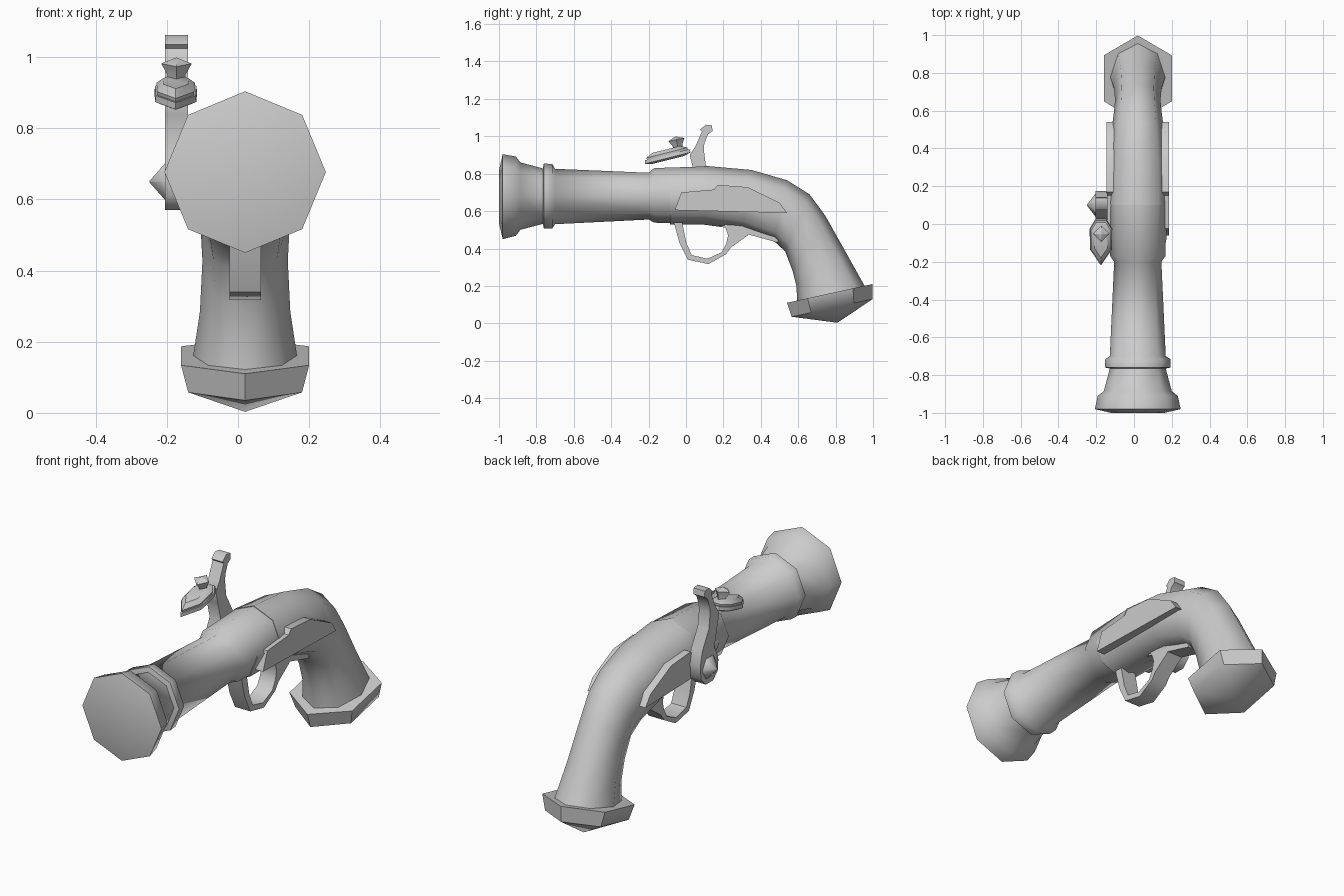
import bpy, bmesh, math
from mathutils import Vector

if "Cube" in bpy.data.objects:
    bpy.data.objects.remove(bpy.data.objects["Cube"])

CX = 0.02  # centre line of the gun
HX = -0.173  # centre line of the hammer

metal = bpy.data.materials.new("plain grey")
metal.use_nodes = True
GREY = (0.6, 0.6, 0.6, 1)
metal.diffuse_color = GREY
metal.node_tree.nodes["Principled BSDF"].inputs["Base Color"].default_value = GREY


def loft(name, rings, smooth=60):
    """Skin a list of equal rings and close both ends."""
    bm = bmesh.new()
    rows = [[bm.verts.new(p) for p in ring] for ring in rings]
    n = len(rows[0])
    for a, b in zip(rows, rows[1:]):
        for i in range(n):
            j = (i + 1) % n
            bm.faces.new((a[i], a[j], b[j], b[i]))
    bm.faces.new(rows[0])
    bm.faces.new(rows[-1])
    bmesh.ops.remove_doubles(bm, verts=bm.verts, dist=0.0005)
    bmesh.ops.recalc_face_normals(bm, faces=bm.faces)
    mesh = bpy.data.meshes.new(name)
    bm.to_mesh(mesh)
    bm.free()
    mesh.materials.append(metal)
    obj = bpy.data.objects.new(name, mesh)
    bpy.context.collection.objects.link(obj)
    bpy.ops.object.select_all(action="DESELECT")
    obj.select_set(True)
    bpy.context.view_layer.objects.active = obj
    bpy.ops.object.shade_smooth_by_angle(angle=math.radians(smooth))
    return obj


def oval(top, bottom, half, x=CX, n=8, limit=9):
    """Ring spanned by a top and a bottom (y, z) point and a half width."""
    t, b = Vector((0, *top)), Vector((0, *bottom))
    mid, up = (t + b) / 2, (t - b) / 2
    ring = []
    for i in range(n):
        a = math.tau * i / n
        p = mid + up * math.cos(a) + Vector((x + half * math.sin(a), 0, 0))
        p.z = min(p.z, limit)
        ring.append(p)
    return ring


def slab(name, outline, x0, x1, bevel=0.0, smooth=35):
    """Extrude a (y, z) outline sideways, optionally drawing in the outer face."""
    cy = sum(p[0] for p in outline) / len(outline)
    cz = sum(p[1] for p in outline) / len(outline)
    k = 1 - bevel
    return loft(name, [[(x0, y, z) for y, z in outline],
                       [(x1, cy + (y - cy) * k, cz + (z - cz) * k) for y, z in outline]], smooth)


# Barrel with flared muzzle, ring and rear collar: (y, radius, centre height)
barrel = [(-1.0, .14, .677), (-.98, .227, .677), (-.91, .212, .68), (-.885, .18, .68),
          (-.765, .148, .68), (-.76, .174, .68), (-.715, .172, .68), (-.7, .148, .678),
          (-.2, .125, .68), (-.17, .146, .684), (.11, .154, .685)]
loft("barrel", [oval((y, z + r), (y, z - r), r) for y, r, z in barrel], 65)

# Stock: front part wraps the lower barrel, then bends down into the grip
stock = [((-.085, .842), (-.085, .527), .152, .75), ((.1, .842), (.1, .527), .156, .75),
         ((.1, .842), (.1, .527), .156, 9), ((.35, .82), (.3, .5), .152, 9),
         ((.54, .765), (.47, .44), .138, 9), ((.66, .69), (.53, .385), .126, 9),
         ((.745, .575), (.57, .28), .12, 9), ((.86, .37), (.59, .2), .127, 9),
         ((.955, .2), (.595, .12), .146, 9)]
loft("stock", [oval(t, b, h, limit=lim) for t, b, h, lim in stock], 60)

# Six-sided butt cap ending in a blunt point
def cap_ring(front, back, half):
    ring = []
    for f, side in ((0, 0), (.24, 1), (.77, 1), (1, 0), (.77, -1), (.24, -1)):
        y = front[0] + (back[0] - front[0]) * f
        z = front[1] + (back[1] - front[1]) * f
        ring.append((CX + half * side, y, z))
    return ring

loft("butt_cap", [cap_ring((.54, .11), (.998, .21), .18),
                  cap_ring((.565, .035), (.998, .13), .16),
                  [(CX, .81, .003)] * 6], 50)

# Side plates, one on each side
plate = [(-.06, .605), (-.025, .7), (.15, .715), (.17, .74), (.33, .728), (.5, .645), (.54, .59)]
for name, s in (("left_side_plate", 1), ("right_side_plate", -1)):
    slab(name, plate, CX + s * .1, CX + s * .166, .0, 30)

# Trigger guard: pairs of outer and inner points swept as a flat strip
guard = [((-.065, .54), (-.02, .54)), ((-.035, .43), (.002, .43)), ((.01, .34), (.03, .365)),
         ((.12, .317), (.115, .345)), ((.215, .37), (.19, .38)), ((.24, .405), (.215, .425)),
         ((.33, .47), (.225, .47)), ((.35, .5), (.205, .53))]
loft("trigger_guard", [[(CX + s * .044, *p) for p, s in ((o, -1), (o, 1), (i, 1), (i, -1))]
                       for o, i in guard], 50)

# Tang under the stock behind the guard
slab("guard_tang", [(.17, .522), (.3, .484), (.49, .432), (.5, .47), (.3, .53)],
     CX - .044, CX + .044)

# Hammer: curved arm from the pivot up to the thumb spur
arm = [((.07, .57), (.13, .57)), ((.03, .61), (.17, .61)), ((.03, .68), (.175, .68)),
       ((.06, .74), (.16, .75)), ((.035, .84), (.105, .85)), ((.02, .9), (.095, .93)),
       ((.05, .945), (.098, .96)), ((.085, 1.025), (.117, 1.01)), ((.075, 1.035), (.142, 1.028)),
       ((.105, 1.062), (.138, 1.058))]
loft("hammer", [[(HX + s * .032, *p) for p, s in ((f, -1), (f, 1), (b, 1), (b, -1))]
                for f, b in arm], 50)

# Pivot screw: a short cone on the outside of the hammer
def disc(x, r):
    return [(x, .1 + r * math.cos(math.tau * i / 6), .65 + r * math.sin(math.tau * i / 6))
            for i in range(6)]

loft("hammer_pivot", [disc(-.1, .068), disc(-.2, .066), disc(-.249, .002)], 50)

# Jaws: two tilted pointed plates holding the flint
def jaw_ring(lift, size):
    shape = ((-.125, 0), (-.04, .058), (.07, .06), (.12, .03),
             (.12, -.03), (.07, -.06), (-.04, -.058))
    return [(HX - .002 + w * size, -.098 + y * size - lift * .2, .9 + y * .25 * size + lift)
            for y, w in shape]

loft("lower_jaw", [jaw_ring(-.026, .7), jaw_ring(-.016, 1), jaw_ring(.002, .97)], 40)
loft("upper_jaw", [jaw_ring(.002, .88), jaw_ring(.012, .9), jaw_ring(.03, .6)], 40)

# Jaw screw: four-sided knob with a pointed top
def knob(z, r):
    return [(HX + r * math.sin(a), -.047 - (z - .96) * .2 + r * math.cos(a), z + .2 * r * math.cos(a))
            for a in (math.tau * i / 4 for i in range(4))]

loft("jaw_screw", [knob(.91, .025), knob(.95, .025), knob(.982, .043), knob(.998, .003)], 40)
